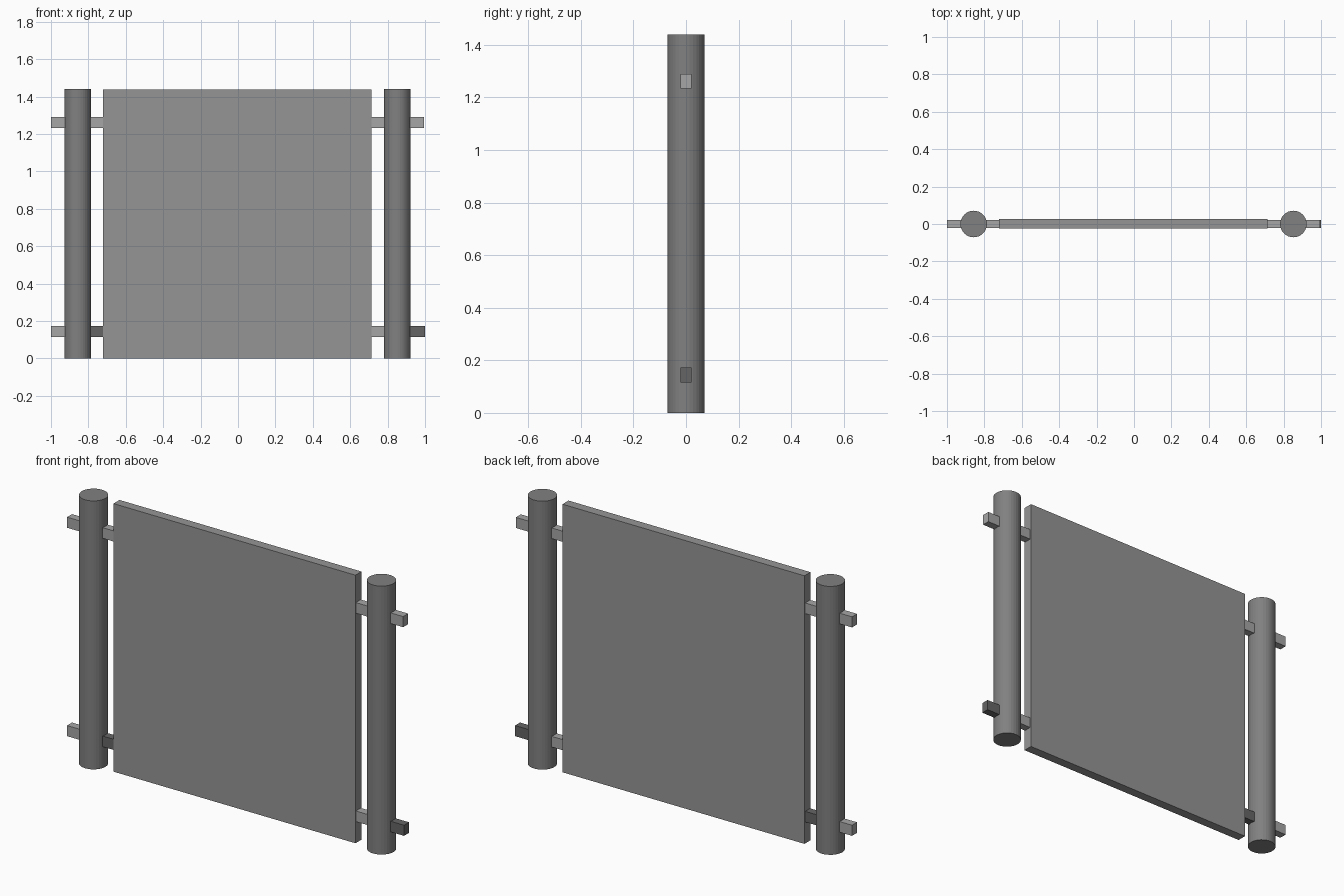
import bpy

if "Cube" in bpy.data.objects:
    bpy.data.objects.remove(bpy.data.objects["Cube"])


def grey(name, v):
    mat = bpy.data.materials.new(name)
    mat.diffuse_color = (v, v, v, 1)
    mat.use_nodes = True
    mat.node_tree.nodes["Principled BSDF"].inputs["Base Color"].default_value = mat.diffuse_color
    return mat


panel_grey = grey("panel_grey", 0.30)
post_grey = grey("post_grey", 0.22)
rail_grey = grey("rail_grey", 0.38)
dark_grey = grey("dark_grey", 0.13)


def box(name, x0, x1, y0, y1, z0, z1, mat):
    bpy.ops.mesh.primitive_cube_add(
        size=1, location=((x0 + x1) / 2, (y0 + y1) / 2, (z0 + z1) / 2))
    ob = bpy.context.object
    ob.name = name
    ob.dimensions = (x1 - x0, y1 - y0, z1 - z0)
    bpy.ops.object.transform_apply(location=False, rotation=False, scale=True)
    ob.data.materials.append(mat)


# Flat panel between the posts
box("panel", -0.722, 0.714, -0.024, 0.027, 0, 1.438, panel_grey)

# Round posts
for side, x in (("left", -0.857), ("right", 0.852)):
    bpy.ops.mesh.primitive_cylinder_add(
        vertices=32, radius=0.071, depth=1.44, location=(x, 0, 0.72))
    post = bpy.context.object
    post.name = side + "_post"
    post.data.materials.append(post_grey)

# Short rail stubs: one joins panel to post, one sticks out past the post
stubs = {"left_outer": (-1.0, -0.91), "left_inner": (-0.80, -0.71),
         "right_inner": (0.70, 0.795), "right_outer": (0.905, 0.995)}
for level, z0, z1 in (("lower", 0.115, 0.172), ("upper", 1.233, 1.29)):
    for place, (x0, x1) in stubs.items():
        # Two of the lower stubs are darker
        dark = level == "lower" and place in ("left_inner", "right_outer")
        if level == "lower" and place == "right_outer":
            x1 = 1.0
        box(f"{level}_{place}_rail", x0, x1, -0.021, 0.021, z0, z1,
            dark_grey if dark else rail_grey)
